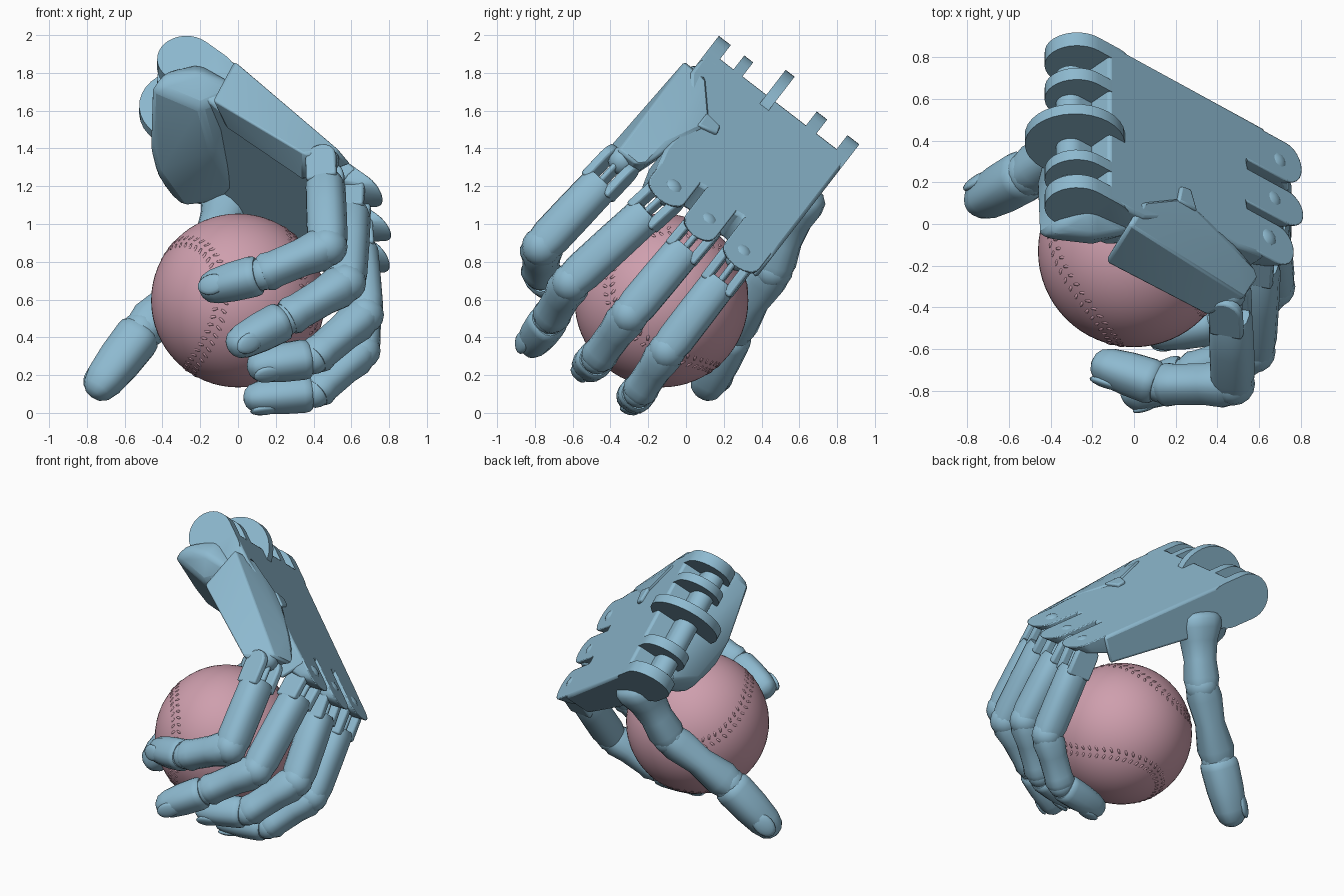
import bpy, bmesh, math
from mathutils import Vector as V, Matrix

if "Cube" in bpy.data.objects:
    bpy.data.objects.remove(bpy.data.objects["Cube"])


def material(name, rgb):
    m = bpy.data.materials.new(name)
    m.use_nodes = True
    m.diffuse_color = (*rgb, 1)
    m.node_tree.nodes["Principled BSDF"].inputs["Base Color"].default_value = (*rgb, 1)
    return m


BLUE = material("soft blue", (0.27, 0.49, 0.63))
PINK = material("dusty pink", (0.62, 0.345, 0.42))

# Palm frame: D towards the fingers, W across the wrist, N out of the hand's back
D = V((0.745, -0.407, -0.527)).normalized()
W = V((0, 0.79, -0.61)).normalized()
N = D.cross(W).normalized()
N = N if N.x > 0 else -N
ORIGIN = V((-0.17, 0.15, 1.965))
BALL = V((0.0, -0.13, 0.595))


def P(a, b, c):
    return ORIGIN + a * D + b * W + c * N


def finish(name, bm, mat=BLUE, bevel=0, angle=35):
    bmesh.ops.recalc_face_normals(bm, faces=bm.faces)
    me = bpy.data.meshes.new(name)
    bm.to_mesh(me)
    bm.free()
    me.materials.append(mat)
    me.shade_smooth()
    me.set_sharp_from_angle(angle=math.radians(angle))
    ob = bpy.data.objects.new(name, me)
    bpy.context.collection.objects.link(ob)
    if bevel:
        mod = ob.modifiers.new("soft edges", "BEVEL")
        mod.width, mod.segments = bevel, 2
        mod.limit_method, mod.angle_limit = "ANGLE", math.radians(25)
    return ob


def hull(name, points, bevel=0):
    bm = bmesh.new()
    vs = [bm.verts.new(p) for p in points]
    res = bmesh.ops.convex_hull(bm, input=vs)
    spare = {g for g in res["geom_interior"] + res["geom_unused"]
             if isinstance(g, bmesh.types.BMVert)}
    bmesh.ops.delete(bm, geom=list(spare), context="VERTS")
    bmesh.ops.dissolve_limit(bm, angle_limit=0.03, verts=bm.verts, edges=bm.edges)
    return finish(name, bm, bevel=bevel)


def loft(name, p, q, side, profile, n=16):
    """Rounded-square tube from p to q; profile lists (fraction, radius)."""
    t = (q - p).normalized()
    s = (side - side.dot(t) * t).normalized()
    u = t.cross(s)
    bm = bmesh.new()
    rings = []
    for f, r in profile:
        ring = []
        for i in range(n):
            th = 2 * math.pi * (i + 0.5) / n
            k = [math.copysign(abs(x) ** 0.8, x) for x in (math.cos(th), math.sin(th))]
            ring.append(bm.verts.new(p.lerp(q, f) + r * (k[0] * s + k[1] * u)))
        rings.append(ring)
    for lo, hi in zip(rings, rings[1:]):
        for i in range(n):
            j = (i + 1) % n
            bm.faces.new((lo[i], lo[j], hi[j], hi[i]))
    bm.faces.new(rings[0])
    bm.faces.new(rings[-1])
    return finish(name, bm)


def ellipsoid(name, centre, axes, radii, mat=BLUE, seg=24):
    rot = Matrix(axes).transposed().to_4x4()
    mtx = Matrix.Translation(centre) @ rot @ Matrix.Diagonal((*radii, 1))
    bm = bmesh.new()
    bmesh.ops.create_uvsphere(bm, u_segments=seg, v_segments=seg // 2, radius=1, matrix=mtx)
    return finish(name, bm, mat, angle=60)


def ball_joint(name, centre, r):
    ellipsoid(name, centre, ((1, 0, 0), (0, 1, 0), (0, 0, 1)), (r, r, r), seg=16)


def fingertip(name, p, q, side, r):
    # Sleeve, rounded tip and a thin nail on the outer side
    loft(name + "_tip", p, q, side, [(0, r * .88), (.04, r), (.12, r * 1.04), (.45, r),
         (.75, r * .88), (.9, r * .7), (.97, r * .45), (1, r * .15)])
    t = (q - p).normalized()
    out = p.lerp(q, .7) - BALL
    out = (out - out.dot(t) * t).normalized()
    ellipsoid(name + "_nail", p.lerp(q, .72) + out * r * .8, (t, t.cross(out), out),
              (r * .8, r * .55, r * .22), seg=16)


# Palm slab with slots between the knuckles, thinner towards the fingers
outline = [(.07, 0), (.3, 0), (.6, .15), (.9, .14), (1.08, .17), (.97, .39), (.96, .43),
           (.97, .64), (.96, .68), (1.08, .94), (.95, .94), (.07, .94)]
bm = bmesh.new()
top = [bm.verts.new(P(a, b, 0)) for a, b in outline]
low = [bm.verts.new(P(a, b, -.32 + .12 * a)) for a, b in outline]
bm.faces.new(top)
bm.faces.new(low)
for i in range(len(top)):
    j = (i + 1) % len(top)
    bm.faces.new((top[i], top[j], low[j], low[i]))
finish("palm", bm, bevel=.018)

# Rounded knuckle flaps that reach over the finger roots, thinning to the end
for i, (b, half, end) in enumerate([(.285, .115, 1.26), (.54, .1, 1.32), (.81, .115, 1.31)]):
    pts = [P(.9, b + s * half, c) for s in (-1, 1) for c in (0, -.19)]
    for k in range(13):
        th = math.pi * (k / 12 - .5)
        a, w = math.cos(th), math.sin(th) * half
        pts += [P(end - .1 + .1 * a, b + w, 0), P(end - .14 + .06 * a, b + w * .95, -.07)]
    hull(f"knuckle_flap_{i + 1}", pts, bevel=.012)


# Wrist hinge plates
def plate(name, b, half, r, c, reach):
    pts = []
    for side in (-half, half):
        for i in range(32):
            th = 2 * math.pi * i / 32
            for a in (0, reach):
                pts.append(P(a + r * math.cos(th), b + side, c + r * math.sin(th)))
    hull(name, pts)


for i, (b, half) in enumerate([(.04, .04), (.2, .03), (.69, .035), (.9, .04)]):
    plate(f"wrist_plate_{i + 1}", b, half, .155, -.155, .14)
plate("wrist_disc", .42, .03, .24, -.17, 0)
plate("wrist_barrel", .45, .38, .07, -.2, .1)

# Heel of the hand under the wrist
hull("palm_heel", [P(.06, .02, -.12), P(.06, .92, -.14), P(.35, 0, -.1), P(.4, .9, -.12),
     V((-.46, -.07, 1.73)), V((-.39, -.02, 1.81)), V((-.2, -.07, 1.81)), V((-.47, .17, 1.42)),
     V((-.43, .26, 1.27)), V((-.4, .45, 1.22)), V((-.3, .42, 1.09)), V((-.2, -.1, 1.62)),
     V((-.14, .06, 1.4)), V((-.02, .37, 1.2))], bevel=.03)

# Separate outer metacarpal block beside the palm
hull("side_metacarpal", [P(.22, -.06, -.03), P(.32, -.075, -.31), P(.95, -.1, -.27),
     P(1.03, -.05, -.1), P(1.08, .07, -.06), P(.97, .08, -.3), P(.4, .1, -.3),
     P(.27, .08, .01), P(.55, .25, .012), P(.87, .13, 0), P(1.03, .12, -.04)], bevel=.03)
hull("metacarpal_hinge", [P(a, b, c) for a, b in
     ((.5, .2), (.52, .3), (.58, .31), (.62, .2)) for c in (-.05, .02)], bevel=.01)


# Fingers: hinge fork, proximal, middle and tip
def finger(name, base, pip, dip, tip, r):
    base, pip, dip, tip = map(V, (base, pip, dip, tip))
    t = (pip - base).normalized()
    side = t.cross(dip - pip).normalized()
    depth = t.cross(side)
    ball_joint(name + "_knuckle", base - t * .05, r * .75)
    start = base + t * .1
    for k, (off, thick, deep) in enumerate(((-.74, .025, .082), (0, .016, .06),
                                            (.74, .025, .082))):
        pts = []
        for x in (-thick, thick):
            core = side * (off * r + x)
            pts += [start + t * .05 + core + depth * y for y in (-deep, deep)]
            for j in range(9):
                th = math.pi * j / 8
                pts.append(base + core + deep * (depth * math.cos(th) - t * math.sin(th)))
        hull(f"{name}_fork_{k + 1}", pts, bevel=.012)
    loft(name + "_proximal", start, pip, side, [(0, r * .86), (.08, r), (.45, r * 1.02),
         (.85, r * 1.02), (1, r * .92)])
    ball_joint(name + "_middle_joint", pip, r * 1.02)
    loft(name + "_middle", pip, dip, side, [(0, r * .92), (.15, r * 1.04), (.4, r * .92),
         (.8, r * .9), (.92, r * .96), (1, r * .85)])
    ball_joint(name + "_end_joint", dip, r * .85)
    fingertip(name, dip.lerp(tip, .06), tip, side, r * .96)


finger("little_finger", (.46, -.37, 1.3), (.475, -.765, .88), (.13, -.77, .735),
       (-.2, -.66, .65), .103)
finger("ring_finger", P(1.13, .29, -.1), (.575, -.61, .69), (.26, -.72, .5),
       (-.05, -.83, .34), .102)
finger("middle_finger", P(1.17, .55, -.1), (.67, -.3, .52), (.4, -.47, .29),
       (.05, -.53, .24), .101)
finger("index_finger", P(1.2, .8, -.1), (.655, -.1, .33), (.41, -.25, .11),
       (.03, -.29, .075), .098)

# Thumb reaching round the far side of the ball
root, mid, joint, end = map(V, ((-.02, .61, 1.19), (-.19, .46, .76), (-.51, .24, .43),
                                (-.775, .09, .09)))
loft("thumb_lower", root, mid, W, [(0, .09), (.04, .13), (.1, .147), (.22, .145), (.4, .115),
     (.65, .1), (.9, .11), (1, .1)])
ball_joint("thumb_middle_joint", mid, .108)
loft("thumb_upper", mid, joint, W, [(0, .1), (.15, .11), (.5, .092), (.85, .115), (1, .1)])
ball_joint("thumb_end_joint", joint, .11)
fingertip("thumb", joint, end, W, .115)

# Ball with raised stitches in pairs along a closed seam
ellipsoid("ball", BALL, ((1, 0, 0), (0, 1, 0), (0, 0, 1)), (.46, .46, .46), PINK, seg=64)
tilt = Matrix.Rotation(math.radians(35), 3, "Y") @ Matrix.Rotation(math.radians(60), 3, "X")


def seam(t):
    return tilt @ V((.75 * math.cos(t) + .25 * math.cos(3 * t),
                     .75 * math.sin(t) - .25 * math.sin(3 * t),
                     math.sqrt(.75) * math.sin(2 * t)))


bm = bmesh.new()
COUNT = 100
for i in range(COUNT):
    t = 2 * math.pi * i / COUNT
    n = seam(t).normalized()
    along = (seam(t + .01) - seam(t - .01)).normalized()
    across = n.cross(along)
    for s in (-1, 1):
        run = (across * s + along * .5).normalized()
        rot = Matrix((run, n.cross(run), n)).transposed().to_4x4()
        mtx = (Matrix.Translation(BALL + (n + across * s * .055).normalized() * .458) @ rot
               @ Matrix.Diagonal((.022, .009, .006, 1)))
        bmesh.ops.create_icosphere(bm, subdivisions=1, radius=1, matrix=mtx)
finish("ball_stitches", bm, PINK, angle=80)
